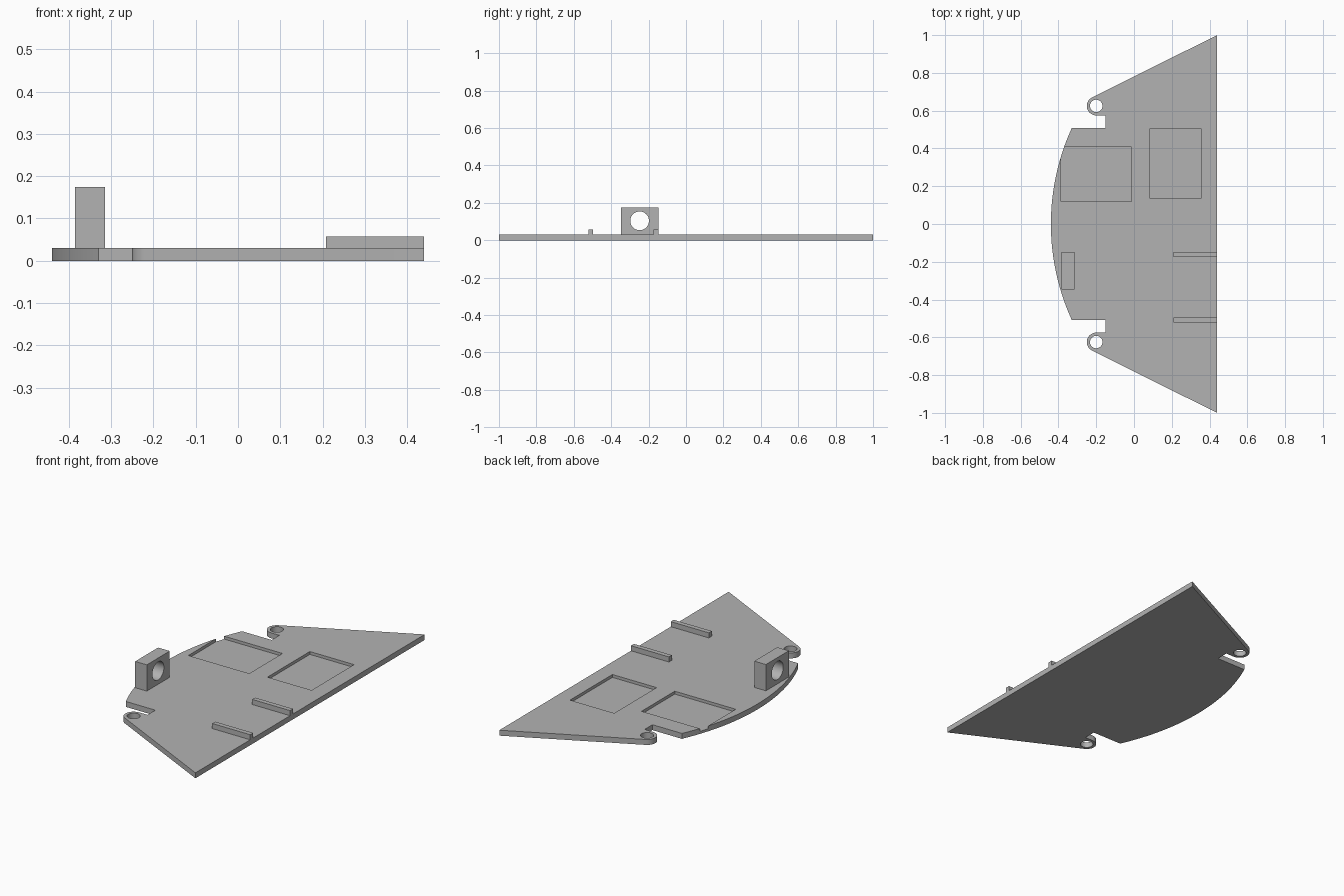
import bpy, bmesh
from math import sin, cos, asin, atan2, acos, hypot, pi, radians

if "Cube" in bpy.data.objects:
    bpy.data.objects.remove(bpy.data.objects["Cube"], do_unlink=True)

grey = bpy.data.materials.new("plain grey")
grey.use_nodes = True
grey.diffuse_color = (0.45, 0.45, 0.45, 1)
grey.node_tree.nodes["Principled BSDF"].inputs["Base Color"].default_value = (0.45, 0.45, 0.45, 1)

THICK = 0.03
LUG = (-0.2, 0.625)
LUG_R = 0.05


def prism(name, outline, z0, z1):
    """Closed solid from a flat outline."""
    bm = bmesh.new()
    face = bm.faces.new([bm.verts.new((x, y, z0)) for x, y in outline])
    top = bmesh.ops.extrude_face_region(bm, geom=[face])["geom"]
    for v in top:
        if isinstance(v, bmesh.types.BMVert):
            v.co.z = z1
    bmesh.ops.recalc_face_normals(bm, faces=bm.faces[:])
    mesh = bpy.data.meshes.new(name)
    bm.to_mesh(mesh)
    bm.free()
    mesh.materials.append(grey)
    ob = bpy.data.objects.new(name, mesh)
    bpy.context.collection.objects.link(ob)
    return ob


def box(name, x0, x1, y0, y1, z0, z1):
    return prism(name, [(x0, y0), (x1, y0), (x1, y1), (x0, y1)], z0, z1)


def cylinder(name, r, x, y, z0, z1):
    ring = [2 * pi * i / 48 for i in range(48)]
    return prism(name, [(x + r * cos(a), y + r * sin(a)) for a in ring], z0, z1)


def cut(ob, cutter):
    cutter.hide_render = True
    mod = ob.modifiers.new("cut", 'BOOLEAN')
    mod.operation = 'DIFFERENCE'
    mod.solver = 'EXACT'
    mod.object = cutter
    bpy.context.view_layer.objects.active = ob
    bpy.ops.object.modifier_apply(modifier=mod.name)
    bpy.data.objects.remove(cutter, do_unlink=True)


def smooth(ob):
    bpy.ops.object.select_all(action='DESELECT')
    ob.select_set(True)
    bpy.context.view_layer.objects.active = ob
    bpy.ops.object.shade_smooth_by_angle(angle=radians(30))


# Half outline: wing tip, rounded lug tangent to the slanted edge, slot
half = [(0.44, 1.0)]
dx, dy = 0.44 - LUG[0], 1.0 - LUG[1]
start = atan2(dy, dx) + acos(LUG_R / hypot(dx, dy))
for i in range(21):
    a = start + (1.5 * pi - start) * i / 20
    half.append((LUG[0] + LUG_R * cos(a), LUG[1] + LUG_R * sin(a)))
half += [(-0.15, 0.575), (-0.15, 0.507)]

# Shallow curved edge from the slot to the middle
chord, rise = 0.507, 0.11
radius = (chord ** 2 + rise ** 2) / (2 * rise)
sweep = asin(chord / radius)
for i in range(20):
    a = sweep * (1 - i / 20)
    half.append((-0.44 + radius * (1 - cos(a)), radius * sin(a)))
outline = half + [(-0.44, 0)] + [(x, -y) for x, y in reversed(half)]
plate = prism("base_plate", outline, 0, THICK)

# Lug holes and shallow recesses
for side in (1, -1):
    cut(plate, cylinder("lug_cutter", 0.033, LUG[0], side * LUG[1], -0.1, 0.1))
cut(plate, box("outer_recess_cutter", -0.386, -0.014, 0.118, 0.408, 0.014, 0.1))
cut(plate, box("inner_recess_cutter", 0.085, 0.355, 0.135, 0.505, 0.014, 0.1))
smooth(plate)

# Upright block with a round bore along x
block = box("bored_block", -0.385, -0.314, -0.347, -0.147, THICK, 0.175)
bore = cylinder("bore_cutter", 0.05, 0, 0, -0.2, 0.2)
bore.rotation_euler = (0, pi / 2, 0)
bore.location = (-0.35, -0.248, 0.104)
bpy.context.view_layer.update()
cut(block, bore)
smooth(block)

# Pair of guide rails
for name, y in (("inner_rail", -0.174), ("outer_rail", -0.522)):
    box(name, 0.208, 0.44, y, y + 0.026, THICK, 0.058)
